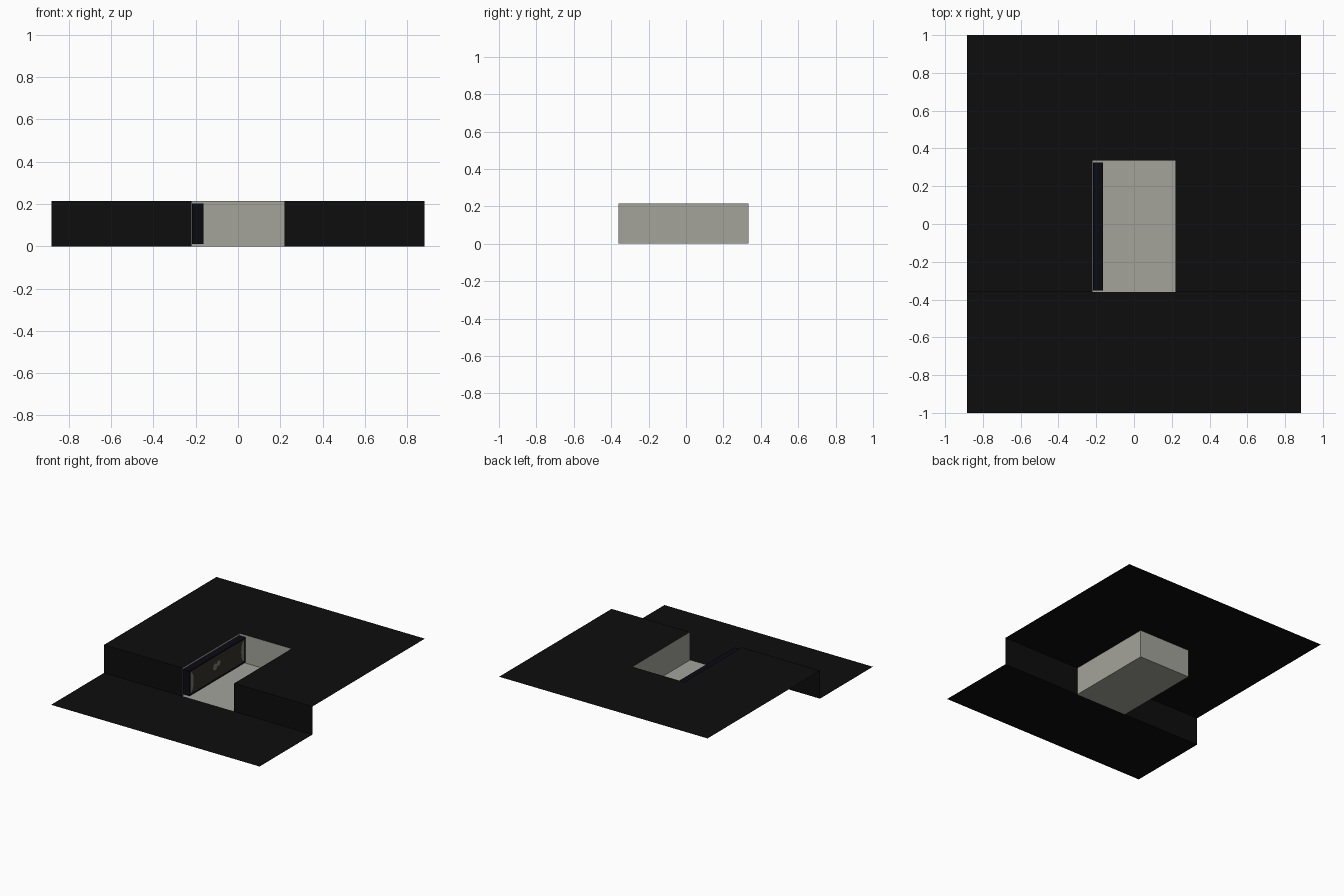
import bpy, bmesh, math

if "Cube" in bpy.data.objects:
    bpy.data.objects.remove(bpy.data.objects["Cube"])

W, H = 0.883, 0.215            # half width of the slab, step height
HX, Y0, Y1 = 0.22, -0.36, 0.335  # recess half width, front and back


def mat(name, col):
    m = bpy.data.materials.new(name)
    m.diffuse_color = (*col, 1)
    m.use_nodes = True
    m.node_tree.nodes["Principled BSDF"].inputs["Base Color"].default_value = m.diffuse_color
    return m


BLACK = mat("matte black", (0.004, 0.004, 0.004))
STONE = mat("warm grey", (0.37, 0.37, 0.33))
BLUEBLACK = mat("blue black", (0.003, 0.003, 0.006))
TAUPE = mat("dark taupe", (0.035, 0.031, 0.024))
SILVER = mat("mid grey", (0.2, 0.2, 0.18))


def quads(name, faces, material):
    bm = bmesh.new()
    for f in faces:
        bm.faces.new([bm.verts.new(c) for c in f])
    bmesh.ops.remove_doubles(bm, verts=bm.verts, dist=1e-5)
    return finish(name, bm, material)


def finish(name, bm, *materials):
    me = bpy.data.meshes.new(name)
    bm.to_mesh(me)
    bm.free()
    for m in materials:
        me.materials.append(m)
    ob = bpy.data.objects.new(name, me)
    bpy.context.collection.objects.link(ob)
    return ob


def flat(x0, x1, y0, y1, z):
    return [(x0, y0, z), (x1, y0, z), (x1, y1, z), (x0, y1, z)]


def wall(a, b):
    return [(*a, 0), (*b, 0), (*b, H), (*a, H)]


# Thin stepped surface: raised sheet around the recess, risers, lower sheet
quads("upper_sheet", [flat(-W, -HX, Y0, Y1, H), flat(HX, W, Y0, Y1, H),
                      flat(-W, -HX, Y1, 1, H), flat(-HX, HX, Y1, 1, H),
                      flat(HX, W, Y1, 1, H)], BLACK)
quads("risers", [wall((-W, Y0), (-HX, Y0)), wall((HX, Y0), (W, Y0))], BLACK)
quads("lower_sheet", [flat(-W, W, -1, Y0, 0)], BLACK)

# Recess open at the front and top
quads("recess", [flat(-HX, HX, Y0, Y1, 0), wall((HX, Y1), (HX, Y0)),
                 wall((-HX, Y0), (-HX, Y1)), wall((HX, Y1), (-HX, Y1))], STONE)

# Panel standing against the left recess wall, inset face toward the recess
PX0, PX1, PY0, PY1, PZ0, PZ1 = -0.218, -0.163, -0.352, 0.326, 0.012, 0.203
bm = bmesh.new()
bmesh.ops.create_cube(bm, size=1)
for v in bm.verts:
    v.co = (PX1 if v.co.x > 0 else PX0, PY1 if v.co.y > 0 else PY0,
            PZ1 if v.co.z > 0 else PZ0)
bm.normal_update()
front = [f for f in bm.faces if f.normal.x > 0.9]
bmesh.ops.inset_region(bm, faces=front, thickness=0.016, depth=-0.004)
for f in front:
    f.material_index = 1
finish("side_panel", bm, BLUEBLACK, TAUPE)

# Curved light slivers at both ends of the inset face
XF = PX1 - 0.002
zm, hz = (PZ0 + PZ1) / 2, 0.078
for label, ye, s in (("front", PY0 + 0.017, 1), ("back", PY1 - 0.017, -1)):
    pts = [(XF, ye, zm - hz), (XF, ye, zm + hz)]
    for i in range(1, 8):
        t = math.pi * i / 8
        pts.append((XF, ye + s * 0.035 * math.sin(t), zm + hz * math.cos(t)))
    quads(label + "_sliver", [pts], SILVER)

# Small knob plates in the middle of the inset face
for i, (y, z, r) in enumerate(((-0.04, 0.115, 0.026), (0.0, 0.13, 0.022))):
    ring = [(XF + 0.001 * i, y + r * math.cos(a), z + r * math.sin(a))
            for a in (math.tau * k / 10 for k in range(10))]
    quads("centre_plate_%d" % i, [ring], SILVER)
